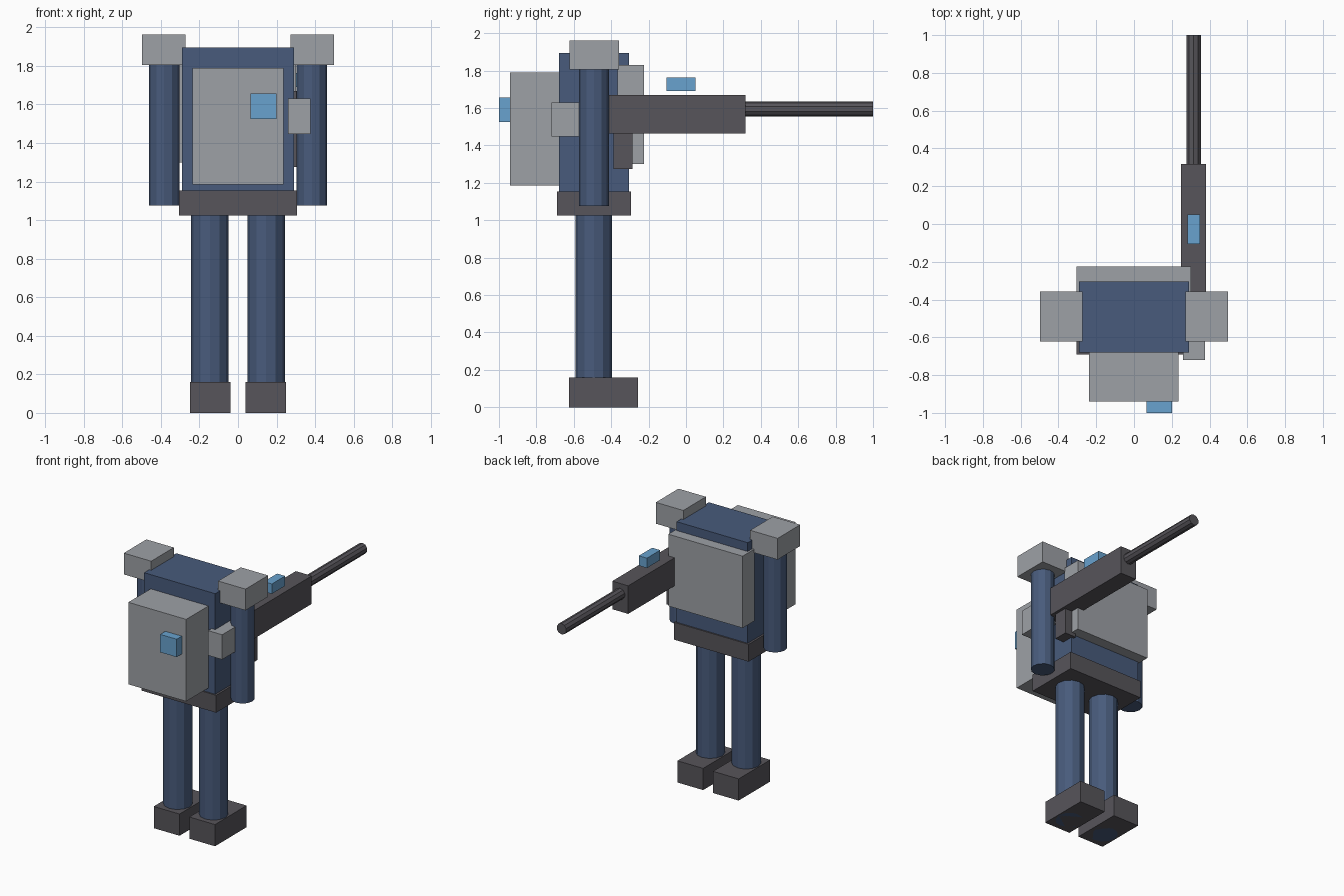
import bpy, bmesh, math
from mathutils import Matrix, Vector

if "Cube" in bpy.data.objects:
    bpy.data.objects.remove(bpy.data.objects["Cube"])


def material(name, rgb):
    m = bpy.data.materials.new(name)
    m.diffuse_color = (*rgb, 1)
    m.use_nodes = True
    m.node_tree.nodes["Principled BSDF"].inputs["Base Color"].default_value = m.diffuse_color
    return m


BLUE = material("navy_blue", (0.065, 0.105, 0.20))
GREY = material("armour_grey", (0.34, 0.355, 0.38))
DARK = material("dark_grey", (0.095, 0.09, 0.103))
GLOW = material("light_blue", (0.14, 0.36, 0.62))


def finish(name, bm, mat):
    mesh = bpy.data.meshes.new(name)
    bm.to_mesh(mesh)
    bm.free()
    mesh.materials.append(mat)
    ob = bpy.data.objects.new(name, mesh)
    bpy.context.collection.objects.link(ob)
    return ob


def box(name, x, y, z, mat):
    """Box from (min, max) ranges on each axis."""
    bm = bmesh.new()
    size = [r[1] - r[0] for r in (x, y, z)]
    mid = Vector([(r[0] + r[1]) / 2 for r in (x, y, z)])
    bmesh.ops.create_cube(bm, size=1, matrix=Matrix.Translation(mid) @ Matrix.Diagonal((*size, 1)))
    return finish(name, bm, mat)


def rod(name, start, end, radius, sides, mat):
    """Faceted cylinder between two points."""
    a, b = Vector(start), Vector(end)
    turn = Matrix.Rotation(-math.pi / 2, 4, 'X') if abs(b.y - a.y) > 0 else Matrix()
    bm = bmesh.new()
    bmesh.ops.create_cone(bm, cap_ends=True, segments=sides, radius1=radius, radius2=radius,
                          depth=(b - a).length, matrix=Matrix.Translation((a + b) / 2) @ turn)
    # start with a vertex on the local y axis so the facets line up
    if sides % 4:
        bmesh.ops.rotate(bm, verts=bm.verts, cent=(a + b) / 2,
                         matrix=Matrix.Rotation(0, 3, (b - a).normalized()))
    return finish(name, bm, mat)


# Body
box("torso", (-0.29, 0.29), (-0.68, -0.305), (1.15, 1.895), BLUE)
box("pelvis", (-0.305, 0.305), (-0.69, -0.295), (1.025, 1.153), DARK)
box("armour_plate", (-0.305, 0.302), (-0.365, -0.225), (1.30, 1.83), GREY)
box("pack", (-0.237, 0.235), (-0.94, -0.67), (1.185, 1.79), GREY)
box("pack_lamp", (0.065, 0.2), (-1.0, -0.93), (1.525, 1.657), GLOW)

# Limbs on both sides
for side, s in (("left", -1), ("right", 1)):
    def span(a, b):
        return tuple(sorted((s * a, s * b)))
    rod(side + "_leg", (s * 0.146, -0.493, 0.0), (s * 0.146, -0.493, 1.06), 0.098, 12, BLUE)
    box(side + "_boot", span(0.04, 0.25), (-0.625, -0.257), (0.0, 0.16), DARK)
    rod(side + "_arm", (s * 0.383, -0.493, 1.075), (s * 0.383, -0.493, 1.83), 0.08, 12, BLUE)
    box(side + "_shoulder", span(0.273, 0.497), (-0.622, -0.358), (1.805, 1.962), GREY)

# Rifle
box("rifle_body", (0.25, 0.38), (-0.48, 0.317), (1.463, 1.67), DARK)
box("rifle_stock", (0.26, 0.375), (-0.72, -0.46), (1.447, 1.63), GREY)
box("rifle_magazine", (0.27, 0.36), (-0.388, -0.285), (1.275, 1.48), DARK)
box("rifle_sight", (0.284, 0.35), (-0.105, 0.05), (1.69, 1.763), GLOW)
rod("rifle_barrel", (0.316, 0.30, 1.595), (0.316, 1.0, 1.595), 0.04, 10, DARK)
